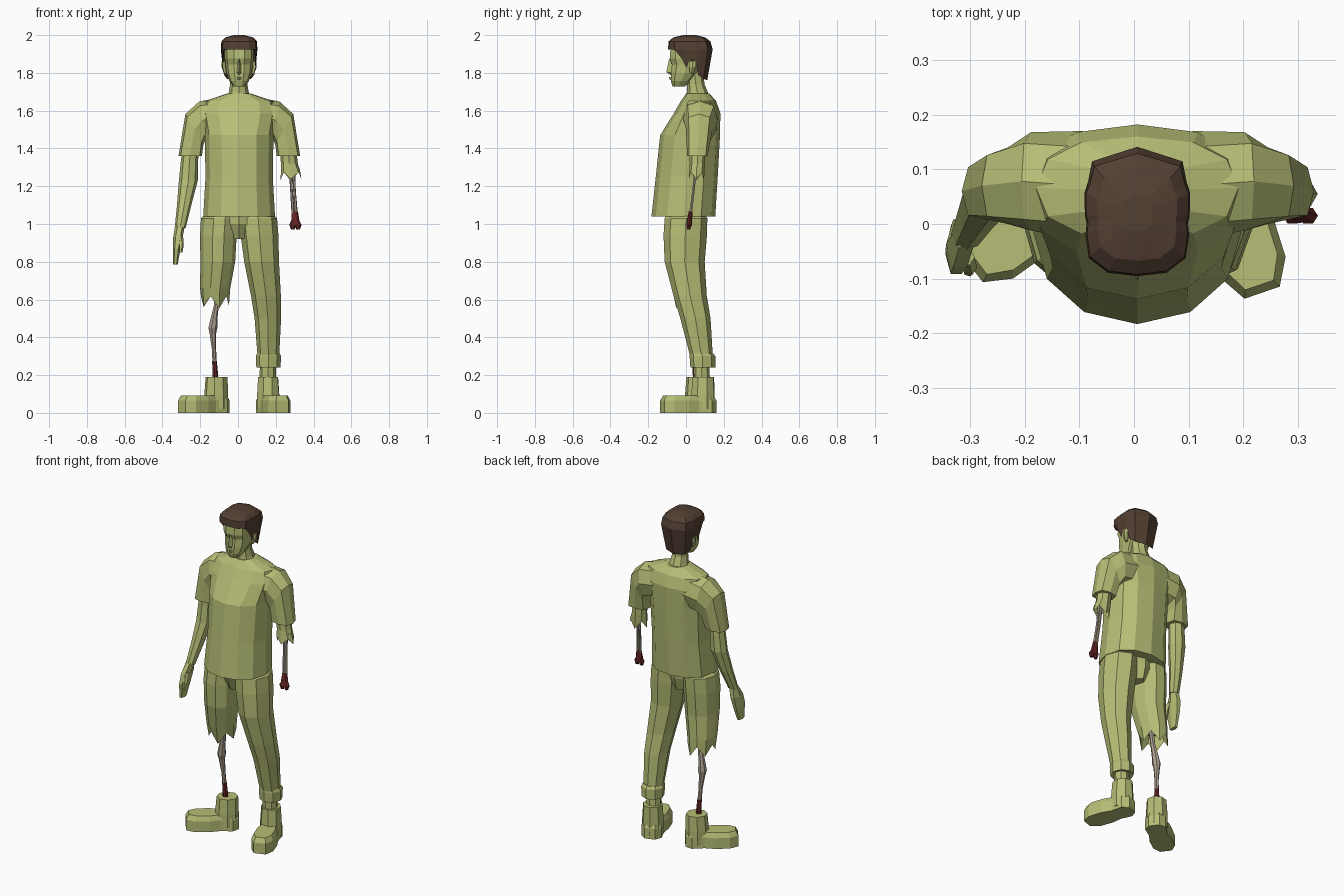
import bpy, bmesh, math
from mathutils import Vector, Matrix


def material(name, rgb):
    m = bpy.data.materials.new(name)
    m.diffuse_color = (*rgb, 1)
    return m


OLIVE = material("olive", (0.47, 0.51, 0.18))
HAIR = material("dark brown", (0.085, 0.05, 0.032))
BONE = material("bone", (0.42, 0.35, 0.28))
BLOOD = material("dark red", (0.13, 0.018, 0.018))


def oval(c, rx, ry, n=8, tilt=0, power=1.0, front=None):
    """Ring of n points round c, tilted about the y axis; power < 1 squares it."""
    pts = []
    t = math.radians(tilt)
    for i in range(n):
        a = 2 * math.pi * i / n
        p = front if front and math.sin(a) < -1e-6 else power
        u, v = [math.copysign(abs(w) ** p, w) for w in (math.cos(a), math.sin(a))]
        pts.append(Vector((c[0] + rx * u * math.cos(t), c[1] + ry * v,
                           c[2] + rx * u * math.sin(t))))
    return pts


def loft(name, rings, mat, matrix=None):
    """Skin a list of equal rings and cap both ends."""
    bm = bmesh.new()
    vs = [[bm.verts.new(p) for p in r] for r in rings]
    n = len(vs[0])
    for a, b in zip(vs, vs[1:]):
        for i in range(n):
            bm.faces.new((a[i], a[(i + 1) % n], b[(i + 1) % n], b[i]))
    bm.faces.new(vs[0])
    bm.faces.new(vs[-1])
    if matrix:
        bm.transform(matrix)
    bmesh.ops.recalc_face_normals(bm, faces=bm.faces)
    me = bpy.data.meshes.new(name)
    bm.to_mesh(me)
    bm.free()
    me.materials.append(mat)
    ob = bpy.data.objects.new(name, me)
    bpy.context.collection.objects.link(ob)
    return ob


def stack(name, rows, mat, n=8):
    """Loft of horizontal ovals; row = x, y, z, rx, ry."""
    return loft(name, [oval(r[:3], r[3], r[4], n) for r in rows], mat)


def ragged(rings, depth, inner_z):
    """Zigzag the last ring and close it with a smaller ring further up."""
    last = rings[-1]
    c = sum(last, Vector()) / len(last)
    for i, p in enumerate(last):
        p.z += depth if i % 2 else -depth * (0.5 + 0.25 * (i % 3))
    rings.append([Vector((c.x + (p.x - c.x) * .8, c.y + (p.y - c.y) * .8, inner_z)) for p in last])
    return rings


# shirt body: z, half width, front y, back y
shirt = [(1.04, .19, -.183, .155), (1.25, .178, -.16, .168), (1.47, .182, -.137, .18),
         (1.585, .2, -.065, .182), (1.65, .185, -.028, .16), (1.69, .065, 0, .125)]
loft("shirt", [oval((.006, (f + b) / 2, z), rx, (b - f) / 2, 12, 0, .85, .97 if z < 1.5 else .85)
               for z, rx, f, b in shirt], OLIVE)

# boxy sleeves
for side, label in ((1, "left"), (-1, "right")):
    rings = [oval((.10, .07, 1.565), .105, .10, 8, 90), oval((.195, .078, 1.55), .10, .09, 8, 80, .75),
             oval((.238, .07, 1.50), .095, .07, 8, 60, .65), oval((.26, .06, 1.36), .062, .054, 8, 0, .6)]
    loft(label + "_sleeve", [[Vector((.007 + side * p.x, p.y, p.z)) for p in r] for r in rings], OLIVE)

# whole right arm and hand
stack("right_arm", [(-.25, .06, 1.42, .042, .042), (-.257, .06, 1.33, .046, .043),
                    (-.263, .055, 1.23, .05, .045), (-.285, .02, 1.10, .038, .038),
                    (-.306, -.02, .98, .029, .028)], OLIVE)
stack("right_hand", [(-.307, -.02, .99, .026, .027), (-.318, -.035, .93, .025, .05),
                     (-.325, -.048, .87, .02, .05), (-.332, -.055, .785, .013, .028)], OLIVE, 6)
stack("right_thumb", [(-.305, -.06, .94, .014, .016), (-.30, -.08, .89, .013, .014),
                      (-.303, -.088, .85, .009, .008)], OLIVE, 5)

# torn left arm with two bare bones joined in a bloody end
loft("left_arm_stump", ragged([oval((.262, .06, 1.42), .042, .042), oval((.272, .06, 1.32), .045, .04),
                               oval((.281, .055, 1.25), .055, .04)], .024, 1.3), OLIVE)
for k, dx in enumerate((-.008, .008)):
    stack(f"forearm_bone_{k + 1}", [(.283 + dx, .055, 1.34, .009, .009), (.291 + dx, .04, 1.18, .007, .007),
                                    (.301 + dx, .022, 1.04, .009, .009)], BONE, 6)
    stack(f"bloody_knuckle_{k + 1}", [(.302 + dx, .02, 1.02, .012, .012), (.304 + dx * 1.8, .015, .995, .018, .016),
                                      (.304 + dx * 1.8, .015, .972, .01, .01)], BLOOD, 6)
stack("forearm_bloody_end", [(.301, .025, 1.065, .017, .011), (.302, .02, 1.03, .021, .013),
                             (.304, .016, .99, .028, .015)], BLOOD, 7)

# trousers
stack("trouser_seat", [(.004, 0, 1.07, .13, .105), (.004, 0, 1.0, .1, .105), (.004, .005, .92, .036, .08)], OLIVE)
stack("left_trouser_leg", [(.098, 0, 1.05, .088, .1), (.107, 0, 1.03, .1, .113),
                           (.114, -.004, .94, .1, .115), (.125, -.007, .8, .092, .106),
                           (.148, .022, .62, .079, .088), (.158, .05, .5, .07, .08),
                           (.161, .085, .28, .056, .058)], OLIVE)
stack("left_trouser_cuff", [(.161, .083, .315, .06, .062), (.161, .087, .3, .067, .068),
                            (.161, .089, .24, .064, .066), (.161, .089, .25, .045, .045)], OLIVE)
legs = [(-.09, 0, 1.05, .085, .1), (-.098, 0, 1.03, .098, .113), (-.104, -.004, .94, .097, .115),
        (-.107, -.005, .8, .092, .106), (-.121, .015, .66, .08, .092), (-.122, .026, .585, .074, .082)]
loft("right_trouser_leg", ragged([oval(r[:3], r[3], r[4], 10) for r in legs], .032, .66), OLIVE)

# bare right shin bone
stack("shin_bone", [(-.105, .02, .68, .015, .015), (-.115, .025, .57, .014, .014), (-.128, .03, .50, .019, .02),
                    (-.134, .033, .45, .025, .025), (-.134, .036, .42, .018, .018),
                    (-.128, .042, .34, .012, .012), (-.124, .048, .26, .012, .012)], BONE, 7)
stack("shin_bone_bloody_end", [(-.125, .048, .275, .013, .013), (-.122, .05, .22, .015, .015),
                               (-.12, .052, .17, .016, .016)], BLOOD, 7)
stack("left_ankle", [(.158, .08, .27, .042, .042), (.158, .085, .17, .044, .042)], OLIVE)

# shoes: sole outline with the toe towards -y, and an ankle shaft
half = [(.03, .065), (.058, .03), (.052, -.04), (.064, -.10), (.062, -.18), (.034, -.228)]
outline = half + [(-x, y) for x, y in reversed(half)]
for label, x, y, turn in (("left", .16, .09, 19), ("right", -.115, .058, -53)):
    place = Matrix.Translation((x, y, 0)) @ Matrix.Rotation(math.radians(turn), 4, 'Z')
    layers = [(0, 1), (.065, 1), (.093, .8)]
    loft(label + "_shoe", [[Vector((px * s, -.08 + (py + .08) * (.5 + s / 2), z)) for px, py in outline]
                           for z, s in layers], OLIVE, place)
    loft(label + "_shoe_shaft", [oval((0, 0, .02), .062, .067), oval((0, 0, .1), .062, .065),
                                 oval((0, .002, .19), .056, .06)], OLIVE, place)

# neck and head: z, half width, front y, back y
stack("neck", [(.004, .065, 1.64, .075, .07), (.004, .06, 1.70, .052, .055), (.004, .052, 1.74, .046, .046),
               (.004, .04, 1.83, .046, .05)], OLIVE)
face = [(1.728, .03, -.072, -.005), (1.757, .052, -.083, .03), (1.80, .067, -.083, .07),
        (1.845, .072, -.078, .085), (1.875, .077, -.09, .09), (1.95, .077, -.085, .1)]
loft("head", [oval((.006, (f + b) / 2, z), rx, (b - f) / 2, 10, 0, .85) for z, rx, f, b in face], OLIVE)


def on_centre(pts):
    return [Vector((.006 + x, y, z)) for x, y, z in pts]


loft("nose", [on_centre([(-.008, -.07, 1.875), (.008, -.07, 1.875), (0, -.09, 1.872)]),
              on_centre([(-.016, -.07, 1.80), (.016, -.07, 1.80), (0, -.104, 1.805)]),
              on_centre([(-.008, -.07, 1.788), (.008, -.07, 1.788), (0, -.085, 1.79)])], OLIVE)
loft("mouth", [on_centre([(-.026, -.068, 1.774), (.026, -.068, 1.774), (0, -.09, 1.779)]),
               on_centre([(-.02, -.068, 1.762), (.02, -.068, 1.762), (0, -.088, 1.764)])], OLIVE)
for s, label in ((1, "left"), (-1, "right")):
    stack(label + "_ear", [(.006 + s * .072, .028, 1.795, .008, .009), (.006 + s * .08, .034, 1.83, .013, .02),
                           (.006 + s * .08, .036, 1.86, .012, .02)], OLIVE, 6)

# hair cap: half outline x, y and lower edge z
cap = [(0, -.092, 1.93), (.052, -.086, 1.928), (.086, -.06, 1.92), (.092, -.02, 1.87), (.09, .002, 1.825),
       (.093, .016, 1.865), (.094, .055, 1.86), (.084, .07, 1.79), (.066, .102, 1.768), (0, .125, 1.762)]
cap += [(-x, y, z) for x, y, z in reversed(cap[1:-1])]


def hair_ring(scale, z=None, back=1.0, wide=0):
    """Outline of the cap; wide fills out the nape corners."""
    pts = []
    for x, y, low in cap:
        w = wide * max(0, y - .06) / .04 * (1 if x > 0 else -1 if x < 0 else 0)
        pts.append((x * scale + w, .02 + (y - .02) * scale * (back if y > .06 else 1), z or low))
    return on_centre(pts)


loft("hair", [hair_ring(.85, 1.955), hair_ring(.96, None, .92), hair_ring(1.03, 1.925, 1.12, .014),
              hair_ring(1.0, 1.967, 1.04, .012), hair_ring(.78, 1.988, 1, .008), hair_ring(.3, 2.0)], HAIR)
